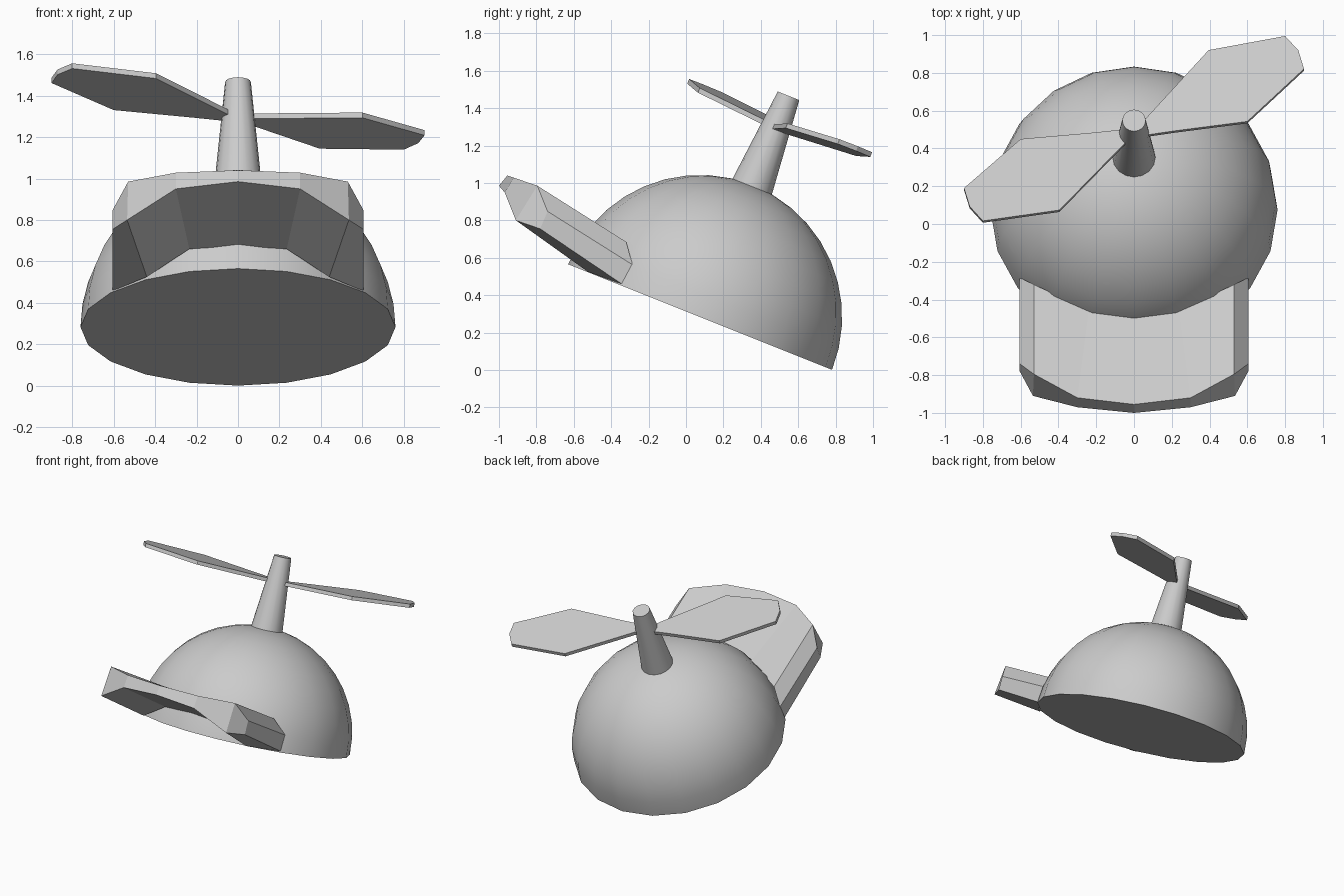
import bpy, bmesh, math
from mathutils import Matrix, Vector

if "Cube" in bpy.data.objects:
    bpy.data.objects.remove(bpy.data.objects["Cube"])

# Tilted frame of the cap: origin at the centre of the rim, local z along the dome axis
TILT = Matrix.Translation((0, 0.075, 0.283)) @ Matrix.Rotation(math.radians(-21.8), 4, 'X')
R = 0.76


def finish(bm, name, smooth=None):
    bmesh.ops.recalc_face_normals(bm, faces=bm.faces)
    mesh = bpy.data.meshes.new(name)
    bm.to_mesh(mesh)
    bm.free()
    ob = bpy.data.objects.new(name, mesh)
    bpy.context.collection.objects.link(ob)
    if smooth:
        bpy.ops.object.select_all(action='DESELECT')
        ob.select_set(True)
        bpy.context.view_layer.objects.active = ob
        bpy.ops.object.shade_smooth_by_angle(angle=math.radians(smooth))
    return ob


# Cap dome: half sphere closed by a flat underside
bm = bmesh.new()
bmesh.ops.create_uvsphere(bm, u_segments=20, v_segments=20, radius=R)
cut = bmesh.ops.bisect_plane(bm, geom=bm.verts[:] + bm.edges[:] + bm.faces[:], dist=1e-4,
                             plane_co=(0, 0, 0), plane_no=(0, 0, 1), clear_inner=True)
bmesh.ops.holes_fill(bm, edges=[e for e in bm.edges if e.is_boundary])
bm.transform(TILT)
finish(bm, "cap_dome", 40)

# Tapered rotor mast
bm = bmesh.new()
bmesh.ops.create_cone(bm, cap_ends=True, segments=16, radius1=0.118, radius2=0.062, depth=0.57,
                      matrix=Matrix.Translation((0, 0, 1.274 - 0.285)))
bm.transform(TILT)
finish(bm, "rotor_mast", 40)

# Rotor blades: one flat outline, rising slightly outward, repeated at half a turn
OUTLINE = [(0.02, 0.03), (0.395, 0.456), (0.8, 0.527), (0.87, 0.445),
           (0.9, 0.34), (0.6, 0.05), (0.215, 0.005), (0.03, -0.02)]
for i, name in enumerate(("rotor_blade_right", "rotor_blade_left")):
    bm = bmesh.new()
    verts = [bm.verts.new((x, y, 1.102 + 0.061 * (0.86 * x + 0.5 * y))) for x, y in OUTLINE]
    face = bm.faces.new(verts)
    ext = bmesh.ops.extrude_face_region(bm, geom=[face], use_keep_orig=True)
    bmesh.ops.translate(bm, vec=(0, 0, -0.027),
                        verts=[v for v in ext['geom'] if isinstance(v, bmesh.types.BMVert)])
    bm.transform(TILT @ Matrix.Rotation(math.pi * i, 4, 'Z'))
    finish(bm, name)

# Visor: arched slab, half cross-sections from the centre line outward, then mirrored
top_front = [(0, -0.955, 1.04), (0.3, -0.92, 1.028), (0.53, -0.795, 0.985), (0.605, -0.74, 0.848)]
low_front = [(0, -1.0, 0.985), (0.3, -0.97, 0.95), (0.535, -0.91, 0.80), (0.605, -0.78, 0.755)]
top_back = [(0, -0.49, 0.775), (0.24, -0.46, 0.757), (0.53, -0.32, 0.685), (0.605, -0.285, 0.562)]
low_back = [(0, -0.56, 0.675), (0.235, -0.555, 0.66), (0.44, -0.525, 0.525), (0.605, -0.34, 0.458)]


def section(top, low):
    half = top + low[::-1]
    left = [(-x, y, z) for x, y, z in low[1:]] + [(-x, y, z) for x, y, z in top[:0:-1]]
    return half + left


bm = bmesh.new()
front = [bm.verts.new(p) for p in section(top_front, low_front)]
back = [bm.verts.new(p) for p in section(top_back, low_back)]
n = len(front)
for j in range(n):
    k = (j + 1) % n
    bm.faces.new((front[j], front[k], back[k], back[j]))
for loop in (front, back):
    for j in range(3):
        # right strip, then its mirrored partner
        bm.faces.new((loop[j], loop[j + 1], loop[6 - j], loop[7 - j]))
        a, b = (n - j) % n, n - j - 1
        c, d = 7 + j + 1, 7 + j
        bm.faces.new((loop[a], loop[b], loop[c], loop[d]))
finish(bm, "visor")
